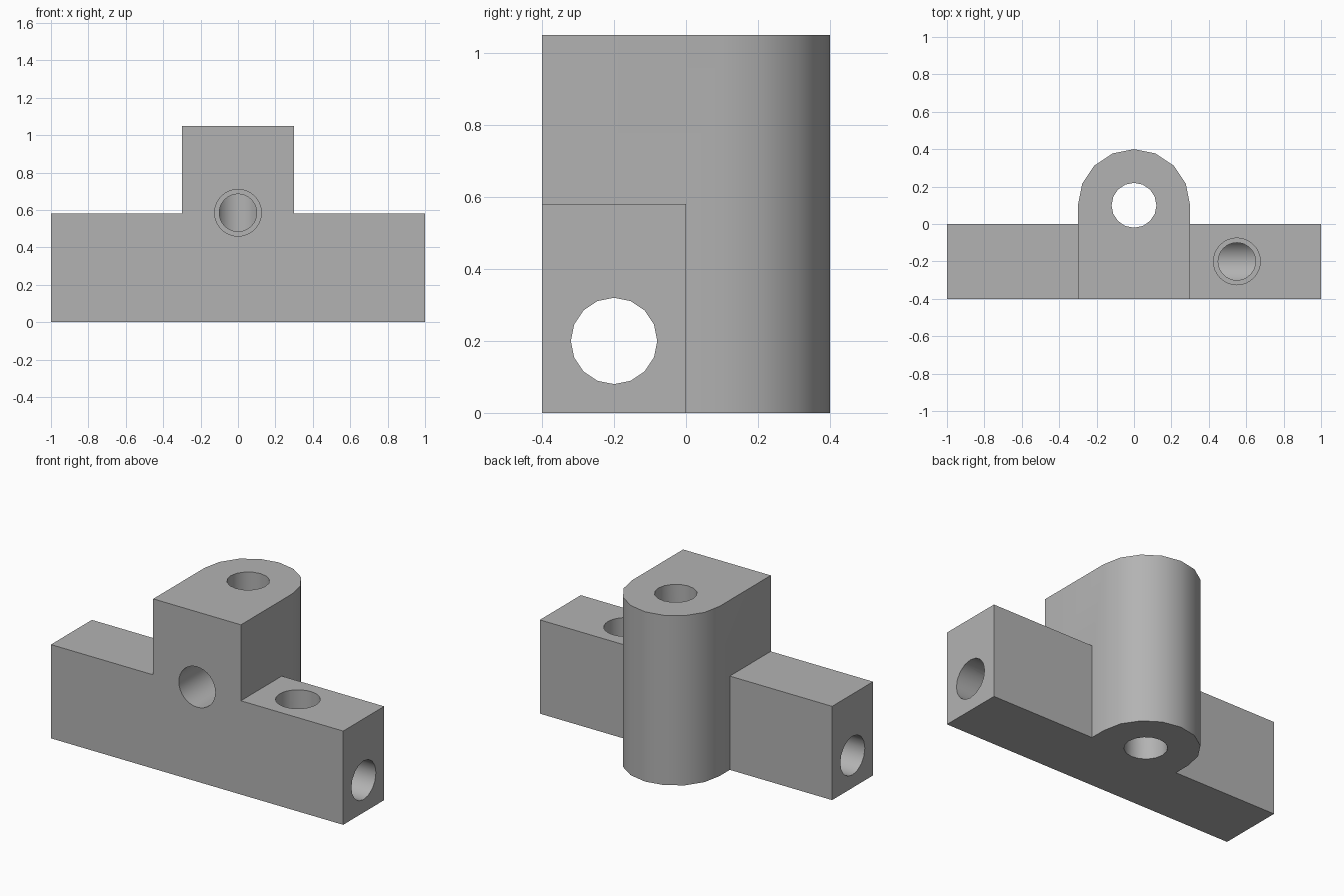
import bpy
import bmesh
from math import pi, cos, sin
from mathutils import Matrix, Vector

cube = bpy.data.objects.get("Cube")
if cube:
    bpy.data.objects.remove(cube, do_unlink=True)

GREY = (0.45, 0.45, 0.45, 1)
grey = bpy.data.materials.new("plain grey")
grey.use_nodes = True
grey.diffuse_color = GREY
grey.node_tree.nodes["Principled BSDF"].inputs["Base Color"].default_value = GREY


def add_object(name, bm):
    bmesh.ops.recalc_face_normals(bm, faces=bm.faces)
    mesh = bpy.data.meshes.new(name)
    bm.to_mesh(mesh)
    bm.free()
    mesh.materials.append(grey)
    obj = bpy.data.objects.new(name, mesh)
    bpy.context.collection.objects.link(obj)
    return obj


def prism(name, profile, height):
    """Extrude a flat outline upward from the ground."""
    bm = bmesh.new()
    face = bm.faces.new([bm.verts.new((x, y, 0)) for x, y in profile])
    top = bmesh.ops.extrude_face_region(bm, geom=[face])["geom"]
    verts = [v for v in top if isinstance(v, bmesh.types.BMVert)]
    bmesh.ops.translate(bm, verts=verts, vec=(0, 0, height))
    return add_object(name, bm)


def drill(name, start, end, radius, sides):
    """Round cutter running between two points."""
    start, end = Vector(start), Vector(end)
    axis = end - start
    turn = {0: Matrix.Rotation(pi / 2, 4, 'Y'),
            1: Matrix.Rotation(pi / 2, 4, 'X'),
            2: Matrix.Identity(4)}[max(range(3), key=lambda i: abs(axis[i]))]
    bm = bmesh.new()
    bmesh.ops.create_cone(bm, cap_ends=True, segments=sides, radius1=radius,
                          radius2=radius, depth=axis.length,
                          matrix=Matrix.Translation((start + end) / 2) @ turn)
    return add_object(name, bm)


def combine(target, other, operation):
    """Apply a boolean to the target and discard the other solid."""
    mod = target.modifiers.new(other.name, 'BOOLEAN')
    mod.operation, mod.solver, mod.object = operation, 'EXACT', other
    bpy.context.view_layer.objects.active = target
    bpy.ops.object.modifier_apply(modifier=mod.name)
    bpy.data.objects.remove(other, do_unlink=True)


# Long cross bar and upright column with a rounded back
bracket = prism("clamp_block", [(-1, -0.4), (1, -0.4), (1, 0), (-1, 0)], 0.58)
arc = [(0.3 * cos(i * pi / 8), 0.1 + 0.3 * sin(i * pi / 8)) for i in range(9)]
column = prism("column", [(-0.3, -0.4), (0.3, -0.4)] + arc, 1.05)
combine(bracket, column, 'UNION')

# Rod bores, then the stepped screw holes that meet them
holes = [
    ("rod_bore_upright", (0, 0.1, -0.1), (0, 0.1, 1.2), 0.12, 16),
    ("rod_bore_cross", (-1.1, -0.2, 0.2), (1.1, -0.2, 0.2), 0.12, 16),
    ("front_screw_hole", (0, -0.5, 0.585), (0, 0.1, 0.585), 0.1, 32),
    ("front_nut_recess", (0, -0.5, 0.585), (0, -0.08, 0.585), 0.125, 32),
    ("top_screw_hole", (0.55, -0.2, 0.7), (0.55, -0.2, 0.2), 0.1, 32),
    ("top_nut_recess", (0.55, -0.2, 0.7), (0.55, -0.2, 0.38), 0.125, 32),
]
for hole in holes:
    combine(bracket, drill(*hole), 'DIFFERENCE')

# Smooth round walls, crisp edges elsewhere
bpy.ops.object.select_all(action='DESELECT')
bracket.select_set(True)
bpy.context.view_layer.objects.active = bracket
bpy.ops.object.shade_smooth_by_angle(angle=pi / 6)
